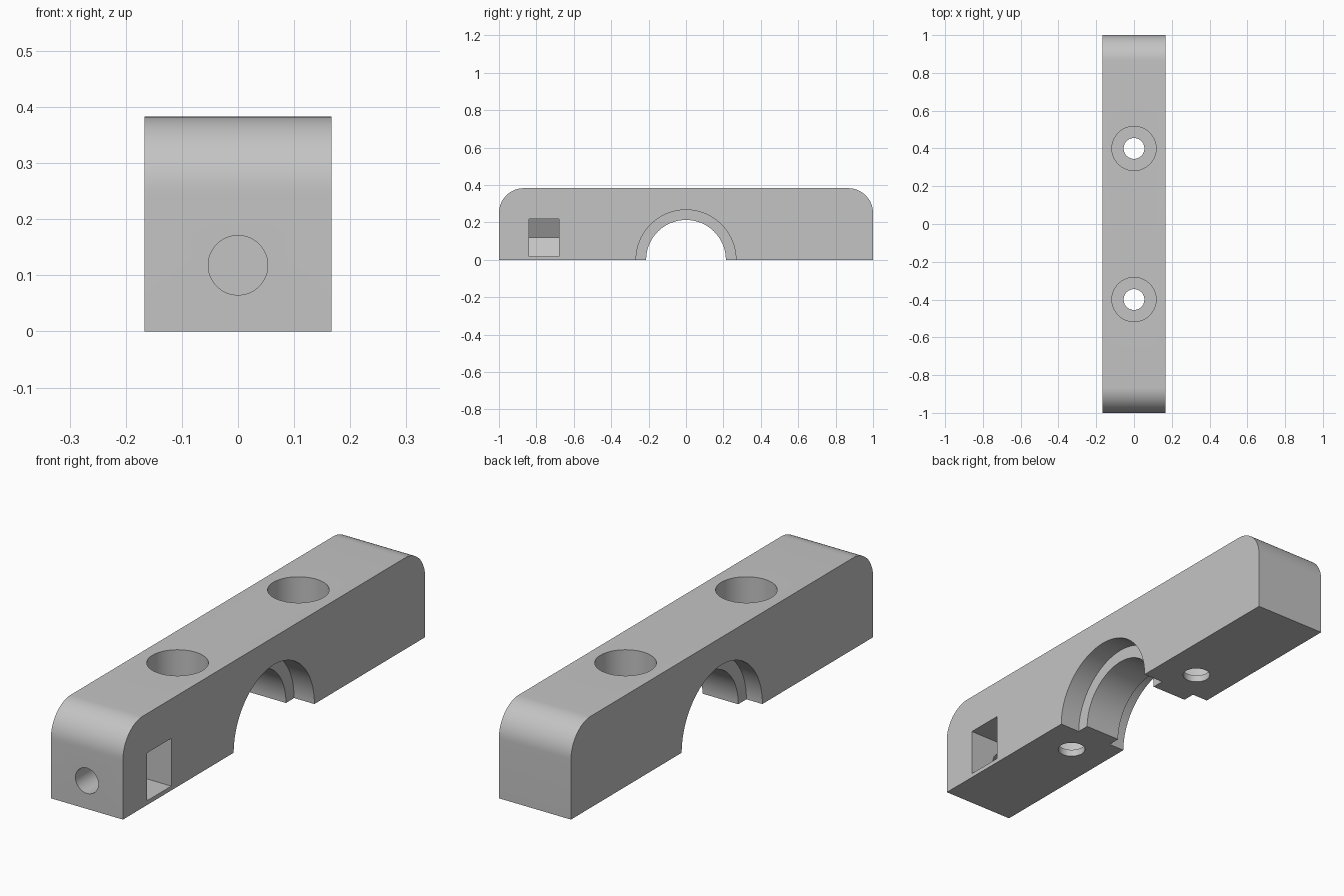
import bpy, bmesh, math
from mathutils import Matrix, Vector

cube = bpy.data.objects.get("Cube")
if cube:
    bpy.data.objects.remove(cube, do_unlink=True)

HALF_WIDTH, HEIGHT, FILLET = 0.167, 0.383, 0.133

grey = bpy.data.materials.new("light_grey")
grey.use_nodes = True
color = (0.55, 0.55, 0.55, 1)
grey.diffuse_color = color
grey.node_tree.nodes["Principled BSDF"].inputs["Base Color"].default_value = color


def make_object(name, bm):
    bmesh.ops.recalc_face_normals(bm, faces=bm.faces)
    mesh = bpy.data.meshes.new(name)
    bm.to_mesh(mesh)
    bm.free()
    obj = bpy.data.objects.new(name, mesh)
    bpy.context.collection.objects.link(obj)
    mesh.materials.append(grey)
    return obj


def prism(name, points, sweep):
    """Extrude a closed outline of 3D points along a vector."""
    bm = bmesh.new()
    face = bm.faces.new([bm.verts.new(p) for p in points])
    new = bmesh.ops.extrude_face_region(bm, geom=[face])["geom"]
    verts = [v for v in new if isinstance(v, bmesh.types.BMVert)]
    bmesh.ops.translate(bm, verts=verts, vec=sweep)
    return make_object(name, bm)


def cylinder(name, radius, start, end, segments=96):
    """Round cutter running from start to end."""
    start, end = Vector(start), Vector(end)
    axis = end - start
    turn = axis.to_track_quat("Z", "Y").to_matrix().to_4x4()
    bm = bmesh.new()
    bmesh.ops.create_cone(bm, cap_ends=True, segments=segments, radius1=radius,
                          radius2=radius, depth=axis.length,
                          matrix=Matrix.Translation((start + end) / 2) @ turn)
    return make_object(name, bm)


# Bar with rounded top ends
outline = [(-1, 0), (1, 0)]
for side in (1, -1):
    for i in range(17):
        a = math.pi / 2 * (i / 16 + (side < 0))
        outline.append((side * (1 - FILLET) + FILLET * math.cos(a),
                        HEIGHT - FILLET + FILLET * math.sin(a)))
bar = prism("clamp_bar", [(-HALF_WIDTH, y, z) for y, z in outline],
            (2 * HALF_WIDTH, 0, 0))

# Stepped arch: narrow through the middle, wider at both sides
cutters = [
    cylinder("arch_cutter", 0.213, (-0.3, 0, 0), (0.3, 0, 0), 128),
    cylinder("left_recess_cutter", 0.267, (0.073, 0, 0), (0.3, 0, 0), 128),
    cylinder("right_recess_cutter", 0.267, (-0.3, 0, 0), (-0.093, 0, 0), 128),
]

# Counterbored screw holes
for y in (-0.4, 0.4):
    cutters.append(cylinder("screw_hole_cutter", 0.055, (0, y, -0.1), (0, y, 0.2)))
    cutters.append(cylinder("counterbore_cutter", 0.117, (0, y, 0.03), (0, y, 0.5)))

# Nut pocket with a pointed inner end, and the bolt bore leading to it
mid, half = 0.118, 0.1
pocket = [(-0.115, mid), (-0.058, mid + half), (0.3, mid + half),
          (0.3, mid - half), (-0.058, mid - half)]
cutters.append(prism("nut_pocket_cutter", [(x, -0.84, z) for x, z in pocket],
                     (0, 0.16, 0)))
cutters.append(cylinder("bolt_bore_cutter", 0.053, (0, -1.1, mid), (0, -0.75, mid)))

# Cut everything, then drop the cutters
bpy.ops.object.select_all(action="DESELECT")
bpy.context.view_layer.objects.active = bar
bar.select_set(True)
for cutter in cutters:
    cutter.hide_render = True
    mod = bar.modifiers.new("cut", "BOOLEAN")
    mod.operation = "DIFFERENCE"
    mod.solver = "EXACT"
    mod.object = cutter
    bpy.ops.object.modifier_apply(modifier=mod.name)
    bpy.data.objects.remove(cutter, do_unlink=True)

bpy.ops.object.shade_smooth_by_angle(angle=math.radians(30))
